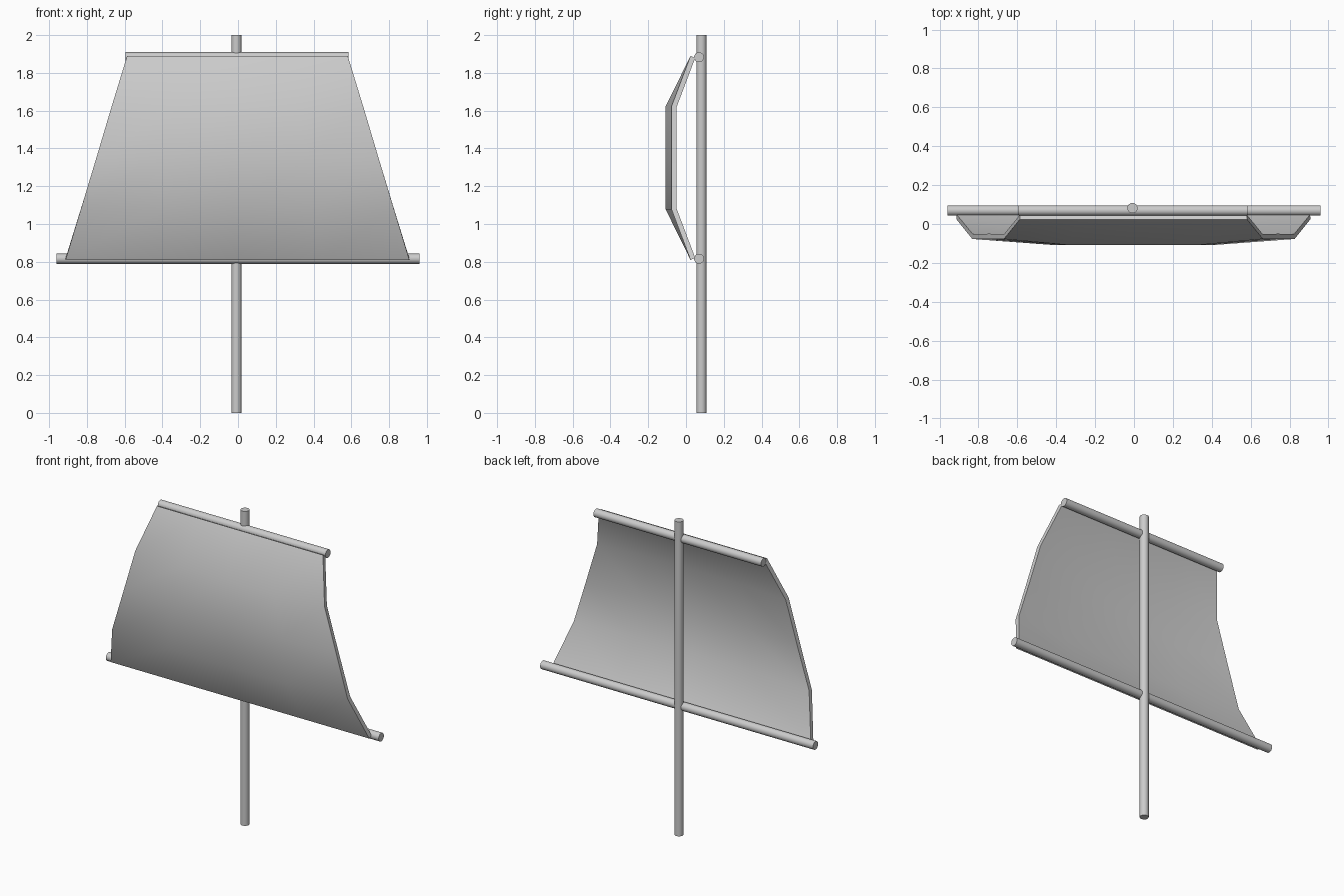
import bpy, bmesh, math

if "Cube" in bpy.data.objects:
    bpy.data.objects.remove(bpy.data.objects["Cube"])


def pole(name, centre, length, along_x=False, radius=0.0265):
    rot = (0, math.pi / 2, 0) if along_x else (0, 0, 0)
    bpy.ops.mesh.primitive_cylinder_add(vertices=16, radius=radius, depth=length,
                                        location=centre, rotation=rot)
    ob = bpy.context.object
    ob.name = name
    bpy.ops.object.shade_smooth_by_angle(angle=math.radians(45))
    return ob


# Mast and the two yards lashed to its front
pole("mast", (-0.008, 0.082, 1.0), 2.0)
pole("upper_yard", (-0.005, 0.069, 1.883), 1.18, True)
pole("lower_yard", (0, 0.069, 0.816), 1.92, True)

# Sail: coarse grid, widening downward and bulging forward
# each row: height, half width, y at the side edges, y in the middle
rows = [(0.81, 0.91, 0.024, 0.024), (1.078, 0.829, -0.077, -0.108),
        (1.35, 0.747, -0.077, -0.108), (1.622, 0.666, -0.077, -0.108),
        (1.89, 0.584, 0.024, 0.024)]
bm = bmesh.new()
grid = []
for z, half, y_edge, y_mid in rows:
    grid.append([bm.verts.new((half * t - 0.003, y_edge if abs(t) == 1 else y_mid, z))
                 for t in (-1, -0.5, 0, 0.5, 1)])
for a, b in zip(grid, grid[1:]):
    for i in range(4):
        bm.faces.new((a[i], a[i + 1], b[i + 1], b[i]))
mesh = bpy.data.meshes.new("sail")
bm.to_mesh(mesh)
bm.free()
sail = bpy.data.objects.new("sail", mesh)
bpy.context.collection.objects.link(sail)

# Cloth thickness, grown backward from the front surface
bpy.ops.object.select_all(action='DESELECT')
sail.select_set(True)
bpy.context.view_layer.objects.active = sail
mod = sail.modifiers.new("thickness", 'SOLIDIFY')
mod.thickness = 0.027
mod.offset = -1
bpy.ops.object.modifier_apply(modifier=mod.name)
bpy.ops.object.shade_smooth_by_angle(angle=math.radians(45))
